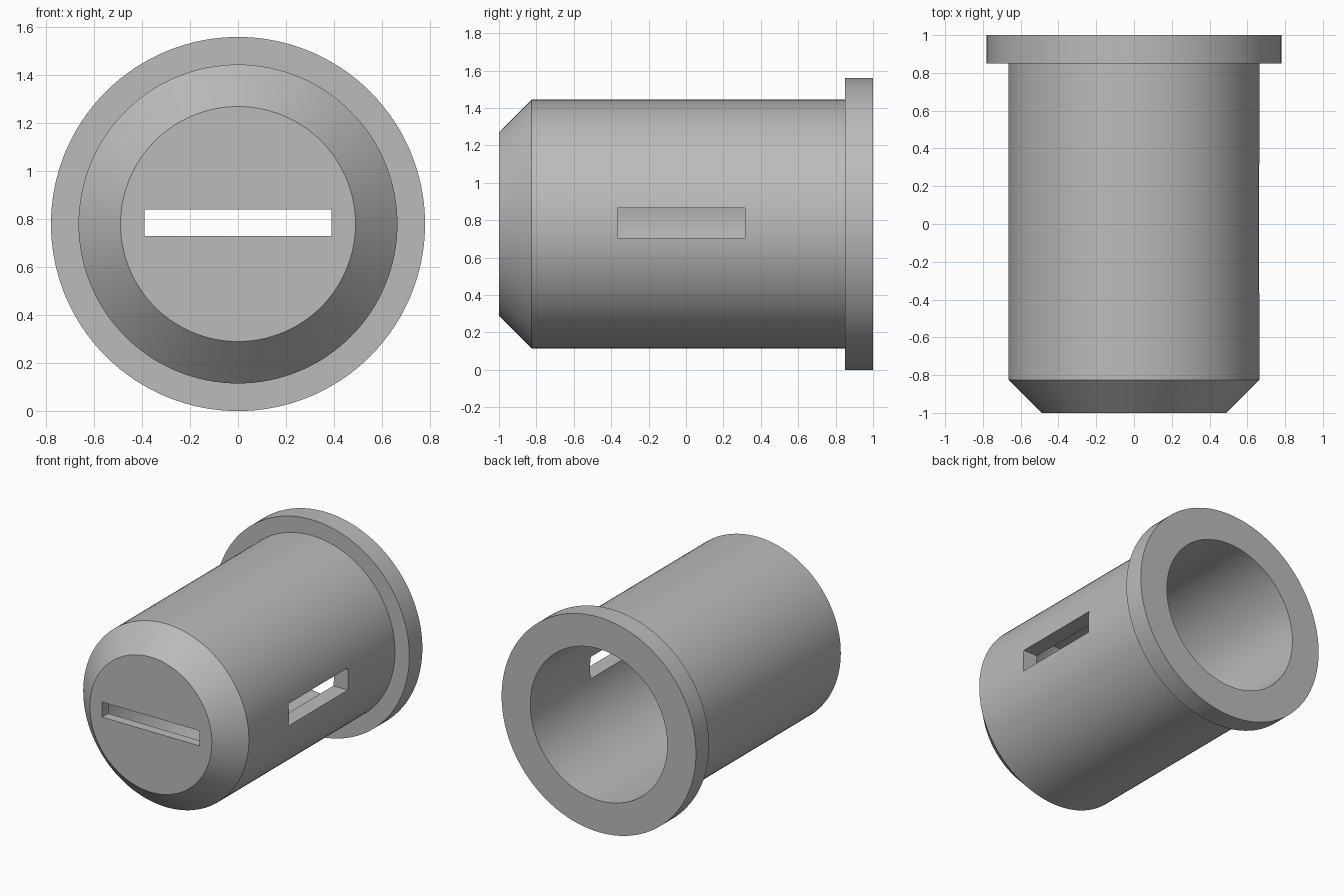
import bpy, bmesh, math
from mathutils import Matrix, Vector

cube = bpy.data.objects.get("Cube")
if cube:
    bpy.data.objects.remove(cube, do_unlink=True)

AXIS_Z = 0.78
SEGMENTS = 128

grey = bpy.data.materials.new("plain grey")
grey.use_nodes = True
colour = (0.5, 0.5, 0.5, 1)
grey.diffuse_color = colour
grey.node_tree.nodes["Principled BSDF"].inputs["Base Color"].default_value = colour


def add_object(name, bm):
    mesh = bpy.data.meshes.new(name)
    bmesh.ops.recalc_face_normals(bm, faces=bm.faces)
    bm.to_mesh(mesh)
    bm.free()
    mesh.materials.append(grey)
    obj = bpy.data.objects.new(name, mesh)
    bpy.context.collection.objects.link(obj)
    return obj


def lathe(name, profile):
    """Spin (radius, y) points around the horizontal axis."""
    bm = bmesh.new()
    verts = [bm.verts.new((r, y, AXIS_Z)) for r, y in profile]
    edges = [bm.edges.new(pair) for pair in zip(verts, verts[1:])]
    bmesh.ops.spin(bm, geom=verts + edges, cent=(0, 0, AXIS_Z), axis=(0, 1, 0),
                   angle=math.tau, steps=SEGMENTS, use_merge=True)
    bmesh.ops.remove_doubles(bm, verts=bm.verts, dist=1e-5)
    return add_object(name, bm)


def cut_slot(target, name, centre, size):
    bm = bmesh.new()
    bmesh.ops.create_cube(bm, size=1, matrix=Matrix.LocRotScale(Vector(centre), None, Vector(size)))
    cutter = add_object(name, bm)
    cutter.hide_render = True
    mod = target.modifiers.new(name, "BOOLEAN")
    mod.operation = "DIFFERENCE"
    mod.solver = "EXACT"
    mod.object = cutter
    bpy.context.view_layer.objects.active = target
    bpy.ops.object.modifier_apply(modifier=name)
    bpy.data.objects.remove(cutter, do_unlink=True)


# Hollow sleeve: chamfered closed nose, flanged open back
sleeve = lathe("flanged_sleeve", [
    (0, -1), (0.49, -1), (0.665, -0.825), (0.665, 0.85), (0.78, 0.85),
    (0.78, 1), (0.55, 1), (0.55, -0.81), (0.43, -0.93), (0, -0.93)])

# Slot through the nose and a single slot in the +x wall
cut_slot(sleeve, "nose_slot", (0, -1, 0.785), (0.78, 0.3, 0.11))
cut_slot(sleeve, "side_slot", (0.65, -0.025, 0.785), (0.5, 0.68, 0.16))

bpy.ops.object.select_all(action="DESELECT")
sleeve.select_set(True)
bpy.context.view_layer.objects.active = sleeve
bpy.ops.object.shade_smooth_by_angle(angle=math.radians(30))
